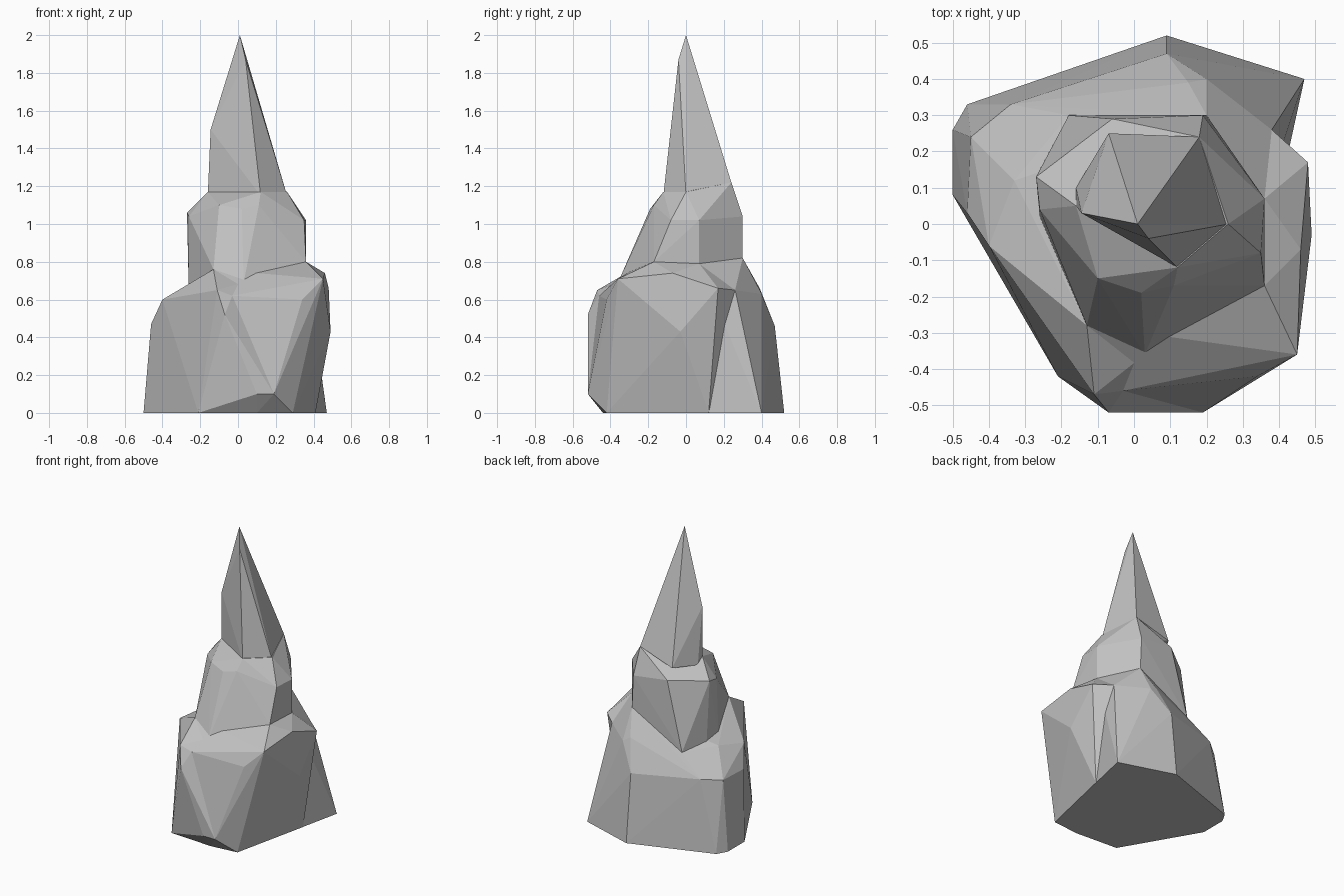
import bpy
import bmesh

default = bpy.data.objects.get("Cube")
if default:
    bpy.data.objects.remove(default, do_unlink=True)

# Single stone colour
stone = bpy.data.materials.new("grey stone")
stone.use_nodes = True
grey = (0.53, 0.53, 0.53, 1)
stone.diffuse_color = grey
stone.node_tree.nodes["Principled BSDF"].inputs["Base Color"].default_value = grey


def boulder(name, points):
    """Flat-faced rock wrapped tightly around its corner points."""
    bm = bmesh.new()
    for p in points:
        bm.verts.new(p)
    hull = bmesh.ops.convex_hull(bm, input=bm.verts[:])
    loose = {g for g in hull["geom_interior"] + hull["geom_unused"]
             if isinstance(g, bmesh.types.BMVert)}
    bmesh.ops.delete(bm, geom=list(loose), context="VERTS")
    bmesh.ops.dissolve_limit(bm, angle_limit=0.03, verts=bm.verts[:], edges=bm.edges[:])
    bmesh.ops.recalc_face_normals(bm, faces=bm.faces[:])
    mesh = bpy.data.meshes.new(name)
    bm.to_mesh(mesh)
    bm.free()
    mesh.materials.append(stone)
    obj = bpy.data.objects.new(name, mesh)
    bpy.context.collection.objects.link(obj)


# Corners shared by neighbouring rocks
front_corner, side_corner = (.29, -.42, 0), (.41, .12, 0)
chip_low, chip_high = (.19, -.52, .1), (-.03, -.46, .62)
back_shoulder = (.38, .26, .65)
front_foot = [(-.13, -.28, .76), (.03, -.36, .69)]
side_foot = [(.36, -.17, .8), (.36, .07, .79)]
back_foot = [(.2, .3, .82), (-.18, .3, .61)]

# Broad base: footing, shoulder corners, then the sloping upper rim
footing = [(-.5, .26), (-.5, .08), (-.21, -.42), (.1, -.44),
           (.47, .4), (.09, .52), (-.46, .33)]
shoulders = [(-.07, -.52, .52), (.1, -.52, .1), chip_low, (.09, .47, .46),
             (-.34, .33, .48), (-.45, .24, .47), (-.46, .03, .47)]
rim = [(-.4, -.06, .6), (-.11, -.47, .65), chip_high, back_shoulder,
       (.2, .4, .63), (.15, .39, .66), (-.33, .12, .63)]
boulder("base_rock", [(x, y, 0) for x, y in footing] + [front_corner, side_corner]
        + shoulders + rim + front_foot + back_foot + side_foot[1:])

# Overhanging outcrop on the left side, leaving a chipped notch at the front
boulder("outcrop_rock", [
    (0, 0, 0), front_corner, side_corner, chip_low, chip_high, back_shoulder,
    (.34, -.42, .6), (.45, -.36, .71), (.46, -.21, .61), (.49, -.03, .43),
    (.46, -.07, .74), (.48, .17, .66)] + front_foot + side_foot)

# Middle block
boulder("middle_rock", front_foot + side_foot + back_foot + [
    (-.26, .02, .66), (-.26, .15, .62),
    (-.27, .13, 1.06), (-.26, .04, 1.04), (-.1, -.15, 1.1), (.02, -.19, 1.08),
    (.11, -.17, 1.1), (.35, -.08, 1.02), (.36, .07, 1.02), (.19, .3, 1.04),
    (-.06, .29, 1.07), (-.16, .05, 1.17), (.12, -.12, 1.17), (.26, 0, 1.17),
    (.18, .24, 1.22)])

# Tapering spire
boulder("spire", [
    (.01, 0, 2), (.04, -.04, 1.87), (-.16, .05, 1.15), (-.145, .03, 1.5),
    (.12, -.12, 1.15), (.26, 0, 1.15), (.18, .24, 1.22), (.14, .2, 1.35),
    (-.07, .25, 1.14), (-.16, .1, 1.13)])
